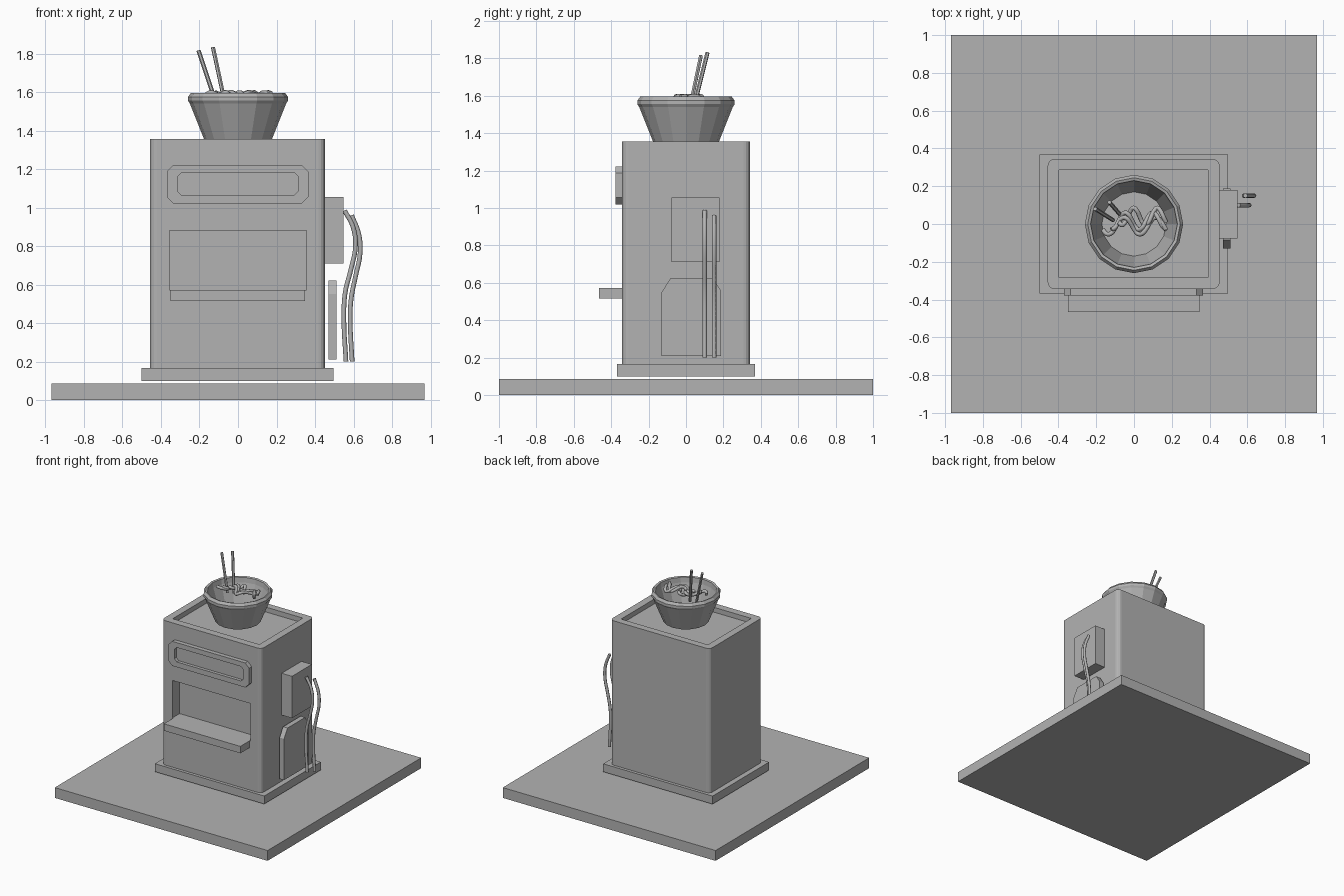
import bpy, bmesh, math
from mathutils import Vector

if "Cube" in bpy.data.objects:
    bpy.data.objects.remove(bpy.data.objects["Cube"])

grey = bpy.data.materials.new("plain grey")
grey.diffuse_color = (0.45, 0.45, 0.45, 1)
grey.use_nodes = True
grey.node_tree.nodes["Principled BSDF"].inputs["Base Color"].default_value = grey.diffuse_color


def finish(name, bm):
    bmesh.ops.recalc_face_normals(bm, faces=bm.faces[:])
    me = bpy.data.meshes.new(name)
    bm.to_mesh(me)
    bm.free()
    me.materials.append(grey)
    ob = bpy.data.objects.new(name, me)
    bpy.context.collection.objects.link(ob)
    return ob


def rect(u0, u1, v0, v1, r=0.0, seg=1):
    """Rectangle outline with rounded (or, with seg=1, chamfered) corners."""
    if r == 0:
        return [(u0, v0), (u1, v0), (u1, v1), (u0, v1)]
    pts = []
    corners = [(u1 - r, v1 - r), (u0 + r, v1 - r), (u0 + r, v0 + r), (u1 - r, v0 + r)]
    for k, (cu, cv) in enumerate(corners):
        for i in range(seg + 1):
            a = math.pi / 2 * (k + i / seg)
            pts.append((cu + r * math.cos(a), cv + r * math.sin(a)))
    return pts


def prism(name, outline, axis, lo, hi):
    """Extrude a 2D outline along an axis between lo and hi."""
    def place(p, d):
        u, v = p
        return {"x": (d, u, v), "y": (u, d, v), "z": (u, v, d)}[axis]
    bm = bmesh.new()
    a = [bm.verts.new(place(p, lo)) for p in outline]
    b = [bm.verts.new(place(p, hi)) for p in outline]
    bm.faces.new(a)
    bm.faces.new(b)
    n = len(a)
    for i in range(n):
        j = (i + 1) % n
        bm.faces.new((a[i], a[j], b[j], b[i]))
    return finish(name, bm)


def cut(target, cutter):
    mod = target.modifiers.new("recess", 'BOOLEAN')
    mod.operation = 'DIFFERENCE'
    mod.solver = 'EXACT'
    mod.object = cutter
    bpy.context.view_layer.objects.active = target
    bpy.ops.object.modifier_apply(modifier=mod.name)
    bpy.data.objects.remove(cutter)


def lathe(name, profile, sides):
    """Revolve a closed-ended (radius, height) profile around z."""
    bm = bmesh.new()
    rings = [[bm.verts.new((r * math.cos(2 * math.pi * i / sides),
                            r * math.sin(2 * math.pi * i / sides), z))
              for i in range(sides)] for r, z in profile]
    for a, b in zip(rings, rings[1:]):
        for i in range(sides):
            j = (i + 1) % sides
            bm.faces.new((a[i], a[j], b[j], b[i]))
    bm.faces.new(rings[0])
    bm.faces.new(rings[-1])
    return finish(name, bm)


def tube(name, points, radius, smooth=True, res=2):
    """Round tube along a path."""
    cu = bpy.data.curves.new(name, 'CURVE')
    cu.dimensions = '3D'
    cu.bevel_depth = radius
    cu.bevel_resolution = res
    cu.use_fill_caps = True
    if smooth:
        sp = cu.splines.new('BEZIER')
        sp.bezier_points.add(len(points) - 1)
        sp.resolution_u = 5
        for bp, p in zip(sp.bezier_points, points):
            bp.co = p
            bp.handle_left_type = bp.handle_right_type = 'AUTO'
    else:
        sp = cu.splines.new('POLY')
        sp.points.add(len(points) - 1)
        for q, p in zip(sp.points, points):
            q.co = (*p, 1)
    sp.use_smooth = smooth
    cu.materials.append(grey)
    ob = bpy.data.objects.new(name, cu)
    bpy.context.collection.objects.link(ob)
    return ob


# ground slab and plinth
prism("ground_slab", rect(-0.97, 0.97, -1, 1), "z", 0, 0.085)
prism("plinth", rect(-0.50, 0.497, -0.368, 0.368), "z", 0.10, 0.166)

# machine body with tray recess on top and serving opening in front
body = prism("body", rect(-0.457, 0.453, -0.343, 0.343, 0.035, 4), "z", 0.166, 1.355)
cut(body, prism("cutter", rect(-0.398, 0.392, -0.282, 0.285), "z", 1.315, 1.5))
cut(body, prism("cutter", rect(-0.357, 0.355, 0.572, 0.88), "y", -0.6, -0.25))

# display frame with sunken screen
frame = prism("display_frame", rect(-0.37, 0.365, 1.02, 1.222, 0.035), "y", -0.378, -0.343)
cut(frame, prism("cutter", rect(-0.315, 0.313, 1.063, 1.182, 0.022), "y", -0.5, -0.352))

# serving shelf
prism("serving_shelf", rect(-0.35, 0.347, 0.515, 0.572), "y", -0.465, -0.3425)

# side box and lower panel with clipped top corners
prism("side_box", rect(-0.078, 0.18, 0.71, 1.055), "x", 0.453, 0.547)
prism("side_panel", [(-0.13, 0.21), (0.188, 0.21), (0.188, 0.556), (0.145, 0.622),
                     (-0.085, 0.622), (-0.13, 0.55)], "x", 0.47, 0.511)

# hanging cables
cable_a = [(0.553, 0.985), (0.597, 0.90), (0.61, 0.80), (0.587, 0.68),
           (0.557, 0.56), (0.55, 0.42), (0.561, 0.2)]
cable_b = [(0.59, 0.96), (0.628, 0.86), (0.634, 0.76), (0.61, 0.64),
           (0.587, 0.52), (0.583, 0.40), (0.593, 0.2)]
for i, (path, y) in enumerate(((cable_a, 0.1), (cable_b, 0.15))):
    tube(f"cable_{i + 1}", [(x, y, z) for x, z in path], 0.012)

# faceted bowl
lathe("bowl", [(0.172, 1.345), (0.25, 1.54), (0.26, 1.555), (0.26, 1.575), (0.245, 1.595),
               (0.23, 1.59), (0.225, 1.55), (0.170, 1.37)], 16)

# wavy noodles
for i, (dy, x0, phase) in enumerate(((0.0, -0.165, 3.6), (0.025, -0.12, 4.6), (0.05, -0.08, 3.9))):
    pts = []
    for k in range(17):
        t = k / 16
        a = phase + t * 4 * math.pi
        pts.append((x0 + (0.17 - x0) * t, dy - 0.01 + 0.045 * math.sin(a),
                    1.588 + 0.01 * math.sin(1.7 * a)))
    tube(f"noodle_{i + 1}", pts, 0.012)

# chopsticks
sticks = (((-0.11, 0.02, 1.53), (-0.205, 0.08, 1.815)),
          ((-0.065, 0.04, 1.53), (-0.13, 0.115, 1.832)))
for i, ends in enumerate(sticks):
    tube(f"chopstick_{i + 1}", ends, 0.011, False, 1)
